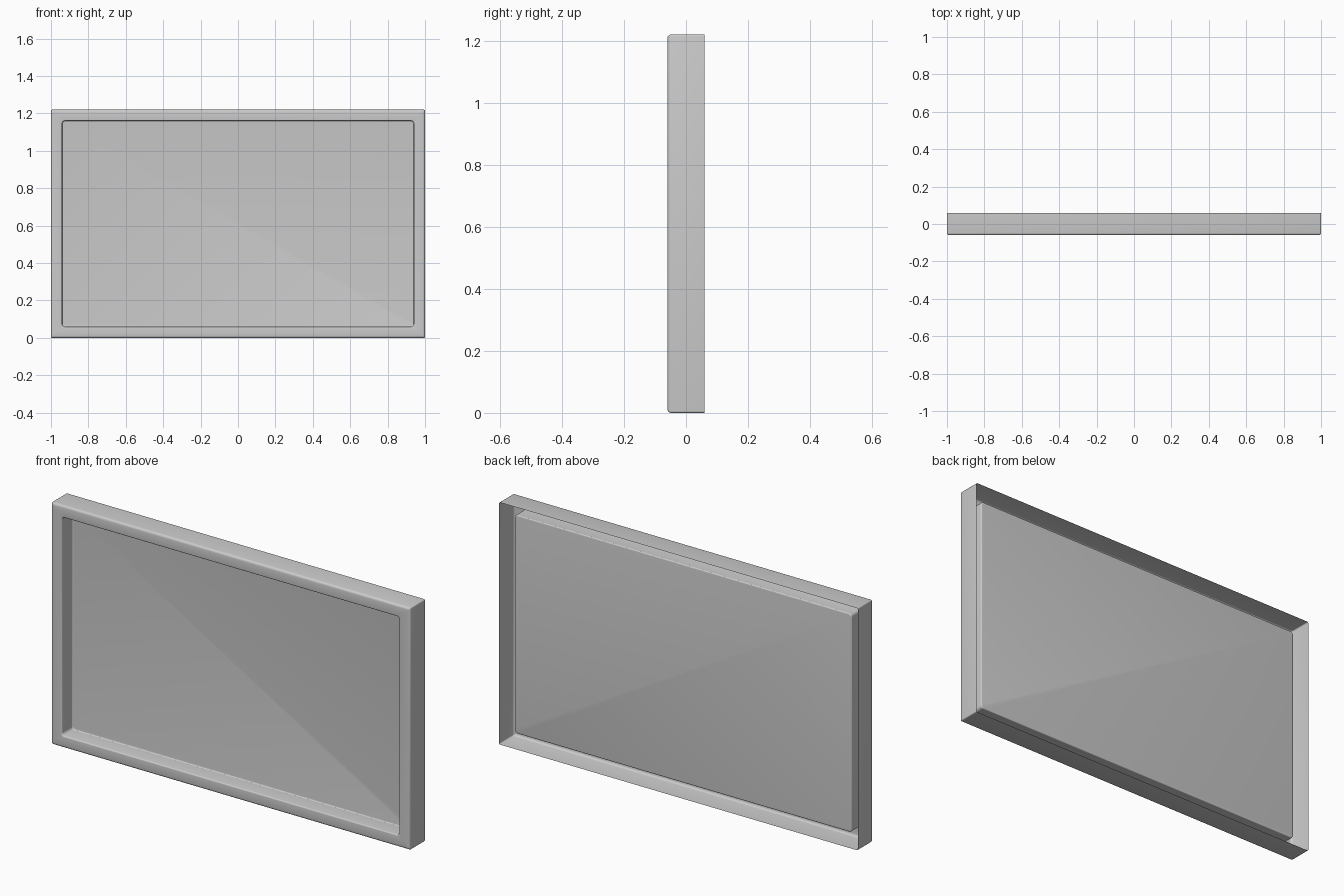
import bpy, bmesh
from math import sin, cos, pi

if "Cube" in bpy.data.objects:
    bpy.data.objects.remove(bpy.data.objects["Cube"])

W, H = 2.0, 1.22          # outer size
BACK, FRONT = 0.06, -0.06
SCREEN_Y, RIM = 0.024, 0.06
SEG = 4


def rounded_rect(inset, y, radius):
    """Rounded rectangle in the xz plane, inset from the outer size."""
    hw, hh = W / 2 - inset - radius, H / 2 - inset - radius
    pts = []
    for k, (sx, sz) in enumerate([(1, 1), (-1, 1), (-1, -1), (1, -1)]):
        for i in range(SEG + 1):
            a = pi / 2 * (k + i / SEG)
            pts.append((sx * hw + radius * cos(a), y,
                        H / 2 + sz * hh + radius * sin(a)))
    return pts


def make_object(name, loops, cap=False):
    """Skin a series of loops; optionally cap the last one."""
    bm = bmesh.new()
    rings = [[bm.verts.new(p) for p in loop] for loop in loops]
    for a, b in zip(rings, rings[1:]):
        n = len(a)
        for i in range(n):
            j = (i + 1) % n
            bm.faces.new((a[i], a[j], b[j], b[i]))
    if cap:
        bm.faces.new(rings[-1])
    bm.normal_update()
    mesh = bpy.data.meshes.new(name)
    bm.to_mesh(mesh)
    bm.free()
    obj = bpy.data.objects.new(name, mesh)
    bpy.context.collection.objects.link(obj)
    bpy.ops.object.select_all(action='DESELECT')
    obj.select_set(True)
    bpy.context.view_layer.objects.active = obj
    bpy.ops.object.shade_smooth_by_angle()
    return obj


arc = [pi / 2 * i / SEG for i in range(SEG + 1)]

# Open-backed frame: outer wall, rounded front edge, flat rim, rounded lip, recess wall
r, lip, fillet = 0.012, 0.006, 0.005
frame = [rounded_rect(0, BACK, 0.006)]
frame += [rounded_rect(r - r * cos(a), FRONT + r - r * sin(a), 0.006) for a in arc]
frame += [rounded_rect(RIM - lip + lip * sin(a), FRONT + lip - lip * cos(a), 0.015)
          for a in arc]
frame.append(rounded_rect(RIM, SCREEN_Y - fillet, 0.015))
make_object("frame", frame)

# Recessed panel with a small rounded border
panel = [rounded_rect(RIM + fillet - fillet * cos(a),
                      SCREEN_Y - fillet + fillet * sin(a), 0.015) for a in arc]
make_object("panel", panel, cap=True)
